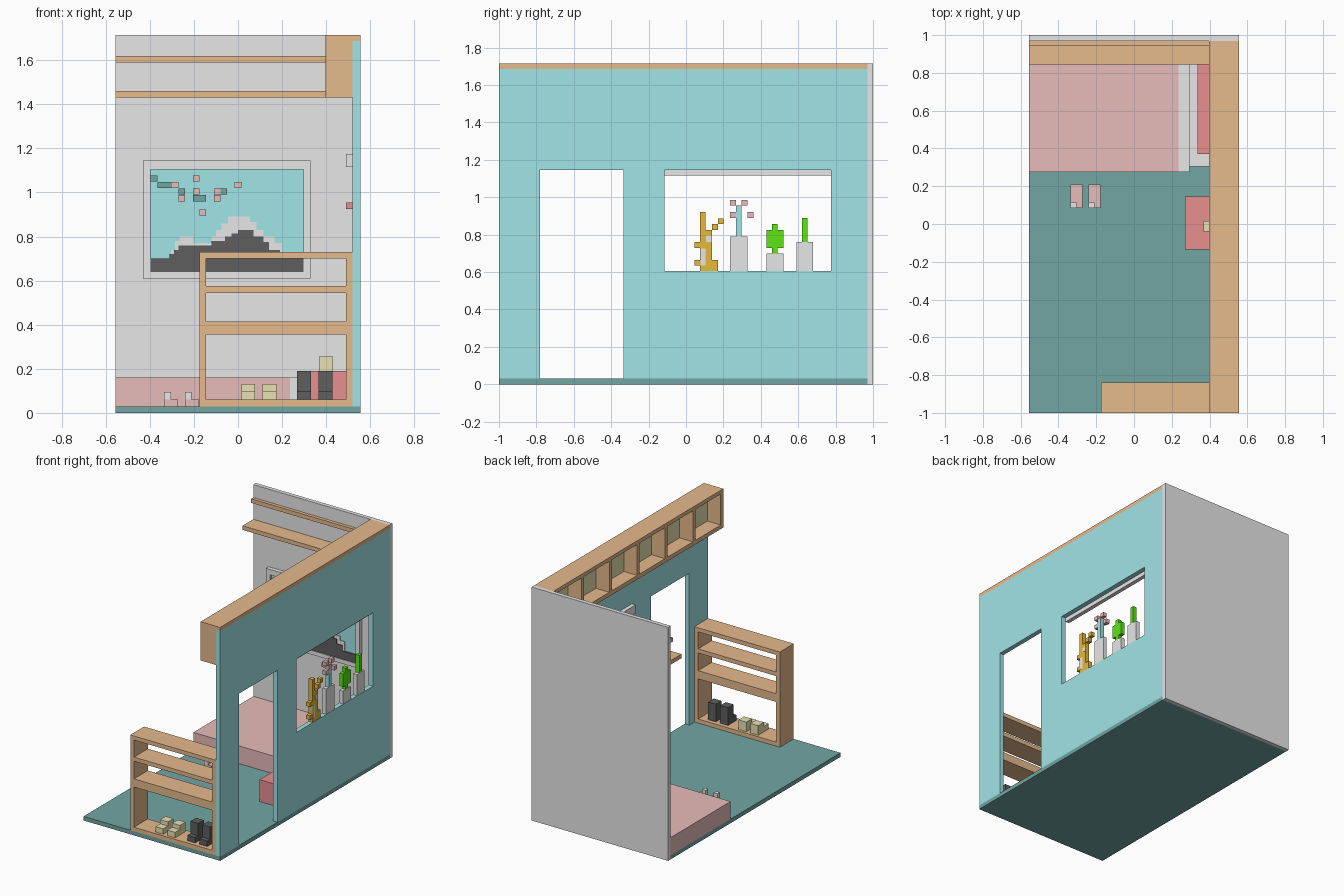
import bpy
import bmesh

cube = bpy.data.objects.get("Cube")
if cube:
    bpy.data.objects.remove(cube, do_unlink=True)


def material(name, r, g, b):
    m = bpy.data.materials.new(name)
    m.use_nodes = True
    m.diffuse_color = (r, g, b, 1)
    m.node_tree.nodes["Principled BSDF"].inputs["Base Color"].default_value = (r, g, b, 1)
    return m


TEAL = material("light teal", 0.356, 0.78, 0.80)
DEEP = material("deep teal", 0.165, 0.379, 0.367)
GREY = material("light grey", 0.80, 0.80, 0.80)
WOOD = material("tan wood", 0.79, 0.49, 0.264)
PINK = material("dusty pink", 0.80, 0.503, 0.49)
RED = material("soft red", 0.80, 0.274, 0.274)
KHAKI = material("khaki", 0.80, 0.753, 0.449)
BLACK = material("charcoal", 0.113, 0.113, 0.113)
GOLD = material("gold", 0.80, 0.483, 0.04)
GREEN = material("bright green", 0.11, 0.78, 0.007)


def boxes(name, mat, *ranges):
    """One object made of boxes, each given as x0, x1, y0, y1, z0, z1."""
    bm = bmesh.new()
    for x0, x1, y0, y1, z0, z1 in ranges:
        verts = bmesh.ops.create_cube(bm, size=1)["verts"]
        for v in verts:
            v.co = (x0 if v.co.x < 0 else x1,
                    y0 if v.co.y < 0 else y1,
                    z0 if v.co.z < 0 else z1)
    mesh = bpy.data.meshes.new(name)
    bm.to_mesh(mesh)
    bm.free()
    mesh.materials.append(mat)
    obj = bpy.data.objects.new(name, mesh)
    bpy.context.collection.objects.link(obj)
    return obj


# Room shell: floor, back wall, side wall with door and window openings
W0, W1 = 0.52, 0.555
boxes("floor", DEEP, (-0.555, W1, -1, 0.97, 0, 0.03))
boxes("back_wall", GREY, (-0.555, W1, 0.97, 1, 0, 1.715))
boxes("side_wall", TEAL,
      (W0, W1, -1, -0.78, 0.03, 1.145),
      (W0, W1, -0.335, -0.115, 0.03, 1.145),
      (W0, W1, -0.115, 0.775, 0.03, 0.605),
      (W0, W1, 0.775, 0.97, 0.03, 1.145),
      (W0, W1, -1, 0.97, 1.145, 1.687))
boxes("window_blind", GREY, (0.49, W0, -0.115, 0.775, 1.115, 1.175))

# Long wall cabinet with six open cells
C0, N = 0.397, 6
pitch = (1.97 - 0.03) / N
dividers = [(C0, W0, -1 + i * pitch, -0.97 + i * pitch, 1.46, 1.687) for i in range(N + 1)]
boxes("wall_cabinet", WOOD,
      (C0, W1, -1, 0.97, 1.687, 1.715),
      (C0, W0, -1, 0.97, 1.43, 1.46), *dividers)
boxes("cabinet_back_panel", KHAKI, (0.505, 0.519, -0.98, 0.95, 1.455, 1.69))

# Shelves on the back wall
boxes("deep_wall_shelf", WOOD, (-0.555, C0, 0.845, 0.97, 1.43, 1.46))
boxes("narrow_wall_shelf", WOOD, (-0.555, C0, 0.945, 0.97, 1.59, 1.62))

# Shoe rack by the door
F, B = -1, -0.84
boxes("shoe_rack", WOOD,
      (-0.175, -0.145, F, B, 0.03, 0.73),
      (0.49, W0, F, B, 0.03, 0.73),
      *[(-0.145, 0.49, F, B, z0, z1) for z0, z1 in
        ((0.03, 0.06), (0.355, 0.415), (0.545, 0.575), (0.70, 0.73))])

# Shoes: low toe at the front, raised part at the back
for i, x in enumerate((0.268, 0.366)):
    boxes(f"boot_{i + 1}", BLACK,
          (x, x + 0.063, -0.97, -0.87, 0.06, 0.10),
          (x, x + 0.063, -0.935, -0.87, 0.10, 0.19))
for i, x in enumerate((0.015, 0.112)):
    boxes(f"sneaker_{i + 1}", KHAKI,
          (x, x + 0.063, -0.98, -0.86, 0.06, 0.10),
          (x, x + 0.063, -0.925, -0.86, 0.10, 0.13))
for i, x in enumerate((-0.335, -0.24)):
    boxes(f"slipper_{i + 1}", PINK, (x, x + 0.062, 0.085, 0.21, 0.03, 0.06))
    boxes(f"slipper_trim_{i + 1}", GREY, (x, x + 0.03, 0.085, 0.115, 0.06, 0.095))

# Bed
boxes("bed_blanket", PINK, (-0.555, 0.235, 0.275, 0.97, 0.03, 0.16))
boxes("bed_sheet_fold", GREY, (0.235, 0.295, 0.275, 0.97, 0.03, 0.16))
boxes("mattress", GREY, (0.295, W0, 0.305, 0.97, 0.03, 0.13))
boxes("pillow", RED, (0.335, 0.48, 0.37, 0.905, 0.13, 0.175))

# Bedside box with a small item on top
boxes("storage_box", RED, (0.27, W0, -0.135, 0.145, 0.03, 0.19))
boxes("small_item", KHAKI, (0.367, 0.43, -0.04, 0.015, 0.19, 0.255))

# Framed landscape on the back wall
boxes("picture_frame", GREY,
      (-0.43, 0.33, 0.94, 0.97, 0.61, 0.64), (-0.43, 0.33, 0.94, 0.97, 1.105, 1.145),
      (-0.43, -0.398, 0.94, 0.97, 0.64, 1.105), (0.298, 0.33, 0.94, 0.97, 0.64, 1.105))
boxes("picture_sky", TEAL, (-0.398, 0.298, 0.955, 0.97, 0.64, 1.105))


def ridge(name, mat, y, steps):
    """Stepped silhouette from (start x, height) pairs; the last pair ends it."""
    boxes(name, mat, *[(a[0], b[0], y, 0.956, 0.64, a[1])
                       for a, b in zip(steps, steps[1:])])


ridge("picture_snow", GREY, 0.950,
      [(-0.335, 0.70), (-0.305, 0.74), (-0.285, 0.78), (-0.265, 0.80), (-0.205, 0.77),
       (-0.12, 0.80), (-0.10, 0.83), (-0.075, 0.86), (-0.045, 0.89), (0.055, 0.865),
       (0.085, 0.83), (0.115, 0.80), (0.165, 0.77), (0.20, 0.70), (0.235, 0)])
ridge("picture_rock", BLACK, 0.945,
      [(-0.398, 0.70), (-0.31, 0.72), (-0.29, 0.74), (-0.27, 0.76), (-0.12, 0.78),
       (-0.06, 0.80), (-0.03, 0.815), (0.0, 0.83), (0.07, 0.80), (0.115, 0.775),
       (0.14, 0.74), (0.19, 0.70), (0.298, 0)])


def clouds(name, mat, spots):
    boxes(name, mat, *[(x, x + w, 0.948, 0.956, z, z + 0.028) for x, z, w in spots])


clouds("picture_pink_clouds", PINK,
       [(-0.205, 1.05, 0.03), (-0.30, 1.02, 0.03), (-0.015, 1.02, 0.03),
        (-0.205, 0.99, 0.03), (-0.11, 0.99, 0.03), (-0.27, 0.96, 0.03),
        (-0.11, 0.96, 0.03), (-0.175, 0.895, 0.03)])
clouds("picture_teal_clouds", DEEP,
       [(-0.396, 1.05, 0.03), (-0.365, 1.02, 0.065), (-0.27, 0.99, 0.03),
        (-0.205, 0.96, 0.06), (-0.08, 0.99, 0.03)])

# Window sill plants: boxes across the wall thickness, given as y0, y1, z0, z1


def sill(name, mat, *parts):
    boxes(name, mat, *[(0.5225, 0.5525, *p) for p in parts])


sill("gold_plant", GOLD,
     (0.075, 0.105, 0.605, 0.92), (0.045, 0.075, 0.73, 0.76), (0.045, 0.075, 0.635, 0.665),
     (0.105, 0.14, 0.605, 0.825), (0.14, 0.17, 0.605, 0.665),
     (0.14, 0.17, 0.825, 0.857), (0.17, 0.20, 0.857, 0.887))
boxes("gold_plant_pale_spots", GREY,
      *[(0.5215, 0.5535, *p) for p in ((0.078, 0.105, 0.635, 0.725), (0.107, 0.138, 0.76, 0.795))])
sill("plant_pots", GREY,
     (0.235, 0.33, 0.605, 0.79), (0.43, 0.52, 0.605, 0.70), (0.59, 0.68, 0.605, 0.76))
sill("flower_stem", TEAL, (0.267, 0.298, 0.79, 0.95))
sill("flower_petals", PINK,
     (0.235, 0.267, 0.955, 0.985), (0.298, 0.33, 0.955, 0.985), (0.267, 0.298, 0.925, 0.955),
     (0.235, 0.267, 0.89, 0.92), (0.33, 0.36, 0.89, 0.92))
boxes("front_petal", RED, (0.49, 0.5225, 0.267, 0.298, 0.925, 0.955))
sill("round_cactus", GREEN,
     (0.46, 0.49, 0.70, 0.857), (0.43, 0.52, 0.73, 0.79),
     (0.43, 0.46, 0.79, 0.825), (0.49, 0.52, 0.79, 0.825))
sill("tall_cactus", GREEN, (0.62, 0.65, 0.76, 0.89))
